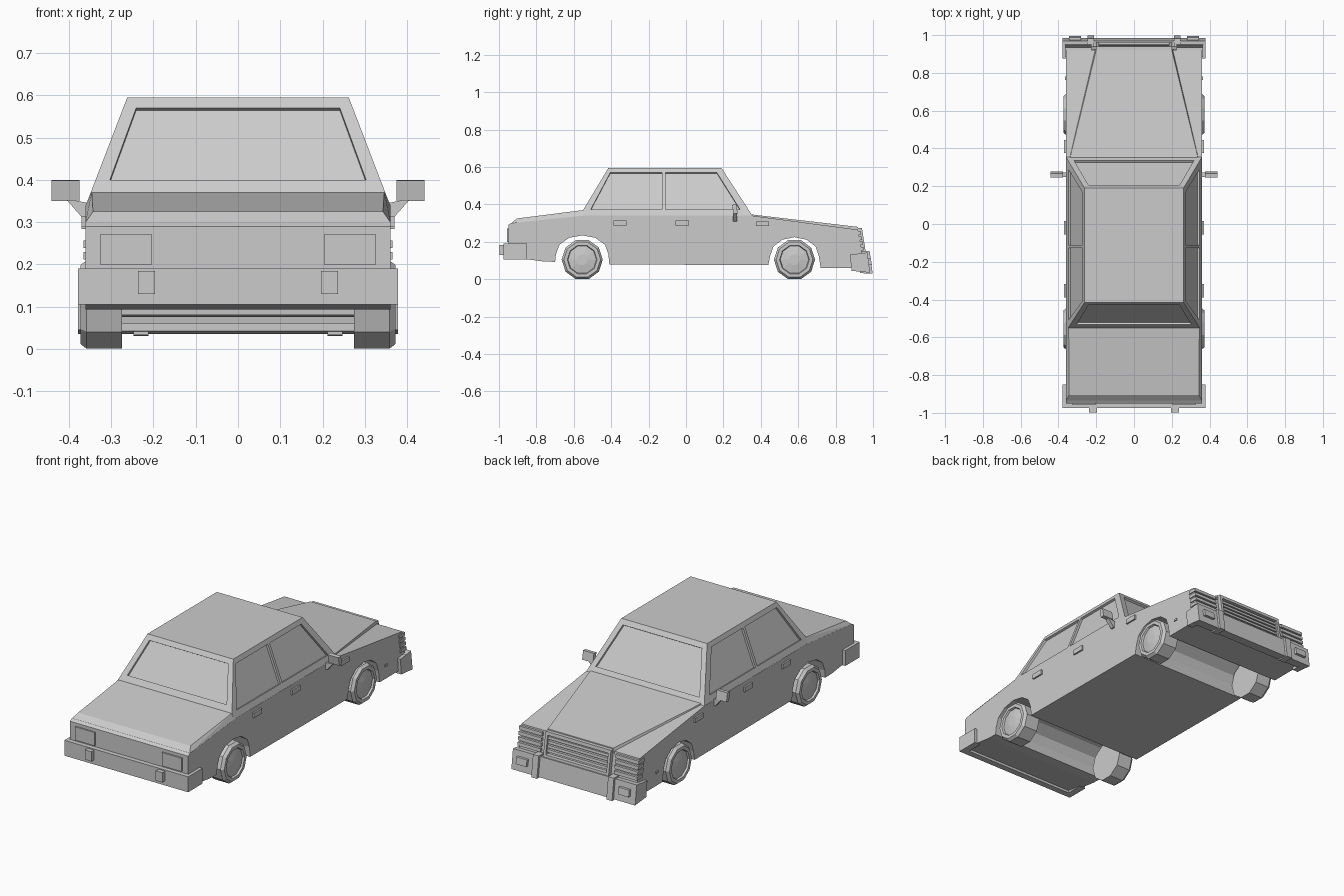
import bpy, bmesh, math
from mathutils import Vector

if "Cube" in bpy.data.objects:
    bpy.data.objects.remove(bpy.data.objects["Cube"])


def finish(name, bm, mirror=False):
    bmesh.ops.recalc_face_normals(bm, faces=bm.faces)
    me = bpy.data.meshes.new(name)
    bm.to_mesh(me)
    bm.free()
    ob = bpy.data.objects.new(name, me)
    bpy.context.collection.objects.link(ob)
    if mirror:
        m = ob.modifiers.new("mirror", 'MIRROR')
        m.use_mirror_merge = False
    return ob


def hulls(name, groups, mirror=False):
    """One object made of a convex solid per point group."""
    bm = bmesh.new()
    for pts in groups:
        vs = [bm.verts.new(p) for p in pts]
        bmesh.ops.convex_hull(bm, input=vs)
    bmesh.ops.dissolve_limit(bm, angle_limit=math.radians(0.5),
                             verts=bm.verts, edges=bm.edges)
    return finish(name, bm, mirror)


def box(x, y, z):
    return [(a, b, c) for a in x for b in y for c in z]


def bar(profile, x0, x1):
    """Convex (y, z) profile swept across x."""
    return [(x, y, z) for x in (x0, x1) for y, z in profile]


def sym(pts):
    return [(s * x, y, z) for x, y, z in pts for s in (-1, 1)]


# Lower body: side profile with wheel arches running right across
def arch(cy, cz, ry, rz, n=7):
    return [(cy + ry * math.cos(a), cz + rz * math.sin(a))
            for a in (math.pi * i / (n - 1) for i in range(n))]

profile = [(-0.95, 0.29), (-0.935, 0.30), (-0.55, 0.34), (0.355, 0.34),
           (0.92, 0.265), (0.94, 0.14), (0.94, 0.06), (0.72, 0.06)]
profile += arch(0.58, 0.125, 0.13, 0.10)
profile += [(0.44, 0.075), (-0.41, 0.08)]
profile += arch(-0.555, 0.135, 0.14, 0.10)
profile += [(-0.70, 0.093), (-0.76, 0.095), (-0.95, 0.12)]
bm = bmesh.new()
W = 0.361
f = bm.faces.new([bm.verts.new((-W, y, z)) for y, z in profile])
ext = bmesh.ops.extrude_face_region(bm, geom=[f])
bmesh.ops.translate(bm, vec=(2 * W, 0, 0),
                    verts=[v for v in ext["geom"] if isinstance(v, bmesh.types.BMVert)])
finish("lower_body", bm)

# Boot lid and raised bonnet centre
hulls("boot_deck", [sym([(W, -0.935, 0.299), (0.343, -0.905, 0.325), (0.346, -0.54, 0.371),
                         (W, -0.54, 0.34), (0.35, -0.9, 0.28), (0.35, -0.54, 0.28)])])
hulls("bonnet", [sym([(0.20, 0.92, 0.28), (0.34, 0.345, 0.347), (0.21, 0.925, 0.25),
                      (0.35, 0.345, 0.30)])])

# Cabin with recessed windows
cabin = hulls("cabin", [sym([(0.262, -0.415, 0.595), (0.262, 0.19, 0.595),
                             (0.3485, -0.55, 0.37), (0.36, -0.55, 0.34), (0.36, 0.355, 0.34),
                             (0.35, -0.55, 0.3), (0.35, 0.35, 0.3)])])


def lerp(z, z0, v0, z1, v1):
    return v0 + (v1 - v0) * (z - z0) / (z1 - z0)


def slab(quad, depth=0.012):
    q = [Vector(p) for p in quad]
    n = (q[1] - q[0]).cross(q[2] - q[0]).normalized() * depth
    return [p + n for p in q] + [p - n for p in q]


def side_glass(s, yz):
    return slab([(s * lerp(z, 0.34, 0.36, 0.595, 0.262), y, z) for y, z in yz])


def end_glass(zb, xb, zt, xt, z0, y0, y1):
    yb, yt = lerp(zb, z0, y0, 0.595, y1), lerp(zt, z0, y0, 0.595, y1)
    return slab([(-xb, yb, zb), (xb, yb, zb), (xt, yt, zt), (-xt, yt, zt)])

glass = [end_glass(0.40, 0.303, 0.57, 0.241, 0.37, -0.55, -0.415),
         end_glass(0.37, 0.317, 0.57, 0.241, 0.34, 0.355, 0.19)]
for s in (-1, 1):
    glass.append(side_glass(s, [(-0.51, 0.372), (-0.127, 0.372), (-0.127, 0.57), (-0.405, 0.57)]))
    glass.append(side_glass(s, [(-0.11, 0.372), (0.29, 0.372), (0.165, 0.57), (-0.11, 0.57)]))
cutter = hulls("window_cutter", glass)
cutter.hide_render = True
cutter.display_type = 'WIRE'
b = cabin.modifiers.new("windows", 'BOOLEAN')
b.operation, b.object, b.solver = 'DIFFERENCE', cutter, 'EXACT'

# Wheels: ten-sided lathe with a sunken, slightly domed hub
SEG = 10
for name, cy in (("front_wheels", 0.58), ("rear_wheels", -0.555)):
    bm = bmesh.new()
    rings = []
    for r, x in ((0.11, 0.275), (0.11, 0.358), (0.098, 0.373), (0.08, 0.373),
                 (0.076, 0.363), (0.03, 0.371)):
        rings.append([bm.verts.new((x, cy + r * math.sin(math.tau * (i + 0.5) / SEG),
                                    0.105 + r * math.cos(math.tau * (i + 0.5) / SEG)))
                      for i in range(SEG)])
    for a, c in zip(rings, rings[1:]):
        for i in range(SEG):
            j = (i + 1) % SEG
            bm.faces.new((a[i], a[j], c[j], c[i]))
    bm.faces.new(rings[0])
    bm.faces.new(rings[-1])
    finish(name, bm, True)

# Rear bumper with wrapped ends, overriders and tail lamps
hulls("rear_bumper", [box((-0.378, 0.378), (-0.975, -0.94), (0.105, 0.19))])
hulls("rear_bumper_ends", [box((0.34, 0.378), (-0.945, -0.85), (0.105, 0.19))], True)
hulls("rear_overriders", [box((0.196, 0.237), (-0.998, -0.97), (0.13, 0.184))], True)
hulls("tail_lamps", [box((0.205, 0.325), (-0.958, -0.94), (0.198, 0.272))], True)

# Front bumper, leaning slightly, with overriders and indicators
hulls("front_bumper", [bar([(0.925, 0.138), (0.97, 0.143), (0.984, 0.035), (0.925, 0.042)],
                           -0.378, 0.378)])
hulls("front_bumper_ends", [bar([(0.877, 0.132), (0.94, 0.139), (0.94, 0.04), (0.885, 0.045)],
                                0.345, 0.378)], True)
hulls("front_overriders", [bar([(0.93, 0.15), (0.982, 0.15), (0.998, 0.03), (0.93, 0.033)],
                               0.212, 0.247)], True)
hulls("indicators", [bar([(0.97, 0.112), (0.988, 0.112), (0.994, 0.075), (0.97, 0.075)],
                         0.28, 0.345)], True)

# Ribbed headlamp clusters wrapping the corners


def nose(z):
    return lerp(z, 0.265, 0.92, 0.14, 0.94)

ribs = []
for i in range(4):
    z = 0.155 + i * 0.028
    y = nose(z)
    ribs.append(bar([(y - 0.04, z), (y + 0.012, z), (y + 0.010, z + 0.018), (y - 0.04, z + 0.018)],
                    0.225, 0.366))
hulls("headlamp_ribs", ribs, True)


# Grille: frame and horizontal bars
def strip(z0, z1, x0, x1, out):
    return bar([(0.91, z0), (nose(z0) + out, z0), (nose(z1) + out, z1), (0.91, z1)], x0, x1)

hulls("grille_frame", [strip(0.257, 0.275, -0.2, 0.2, 0.022), strip(0.14, 0.155, -0.2, 0.2, 0.022),
                       strip(0.155, 0.257, -0.2, -0.185, 0.022),
                       strip(0.155, 0.257, 0.185, 0.2, 0.022)])
hulls("grille_bars", [strip(z, z + 0.014, -0.185, 0.185, 0.014)
                      for z in (0.168, 0.19, 0.212, 0.234)])

# Door handles and side marker lamps
hulls("door_handles", [box((0.35, 0.37), (y, y + 0.07), (0.288, 0.315))
                       for y in (-0.388, -0.055)], True)
hulls("side_lamps", [box((0.35, 0.37), (0.375, 0.445), (0.284, 0.31)),
                     box((0.35, 0.366), (0.762, 0.782), (0.13, 0.141))], True)

# Door mirrors on short angled arms
hulls("mirror_arms", [[(x, y, z) for x, z in ((0.35, 0.31), (0.368, 0.31), (0.355, 0.345),
                                              (0.39, 0.352), (0.405, 0.352))
                       for y in (0.25, 0.273)]], True)
hulls("door_mirrors", [[(x, y, z) for x in (0.375, 0.441)
                        for y, z in ((0.255, 0.35), (0.277, 0.352), (0.268, 0.40), (0.246, 0.398))]], True)
